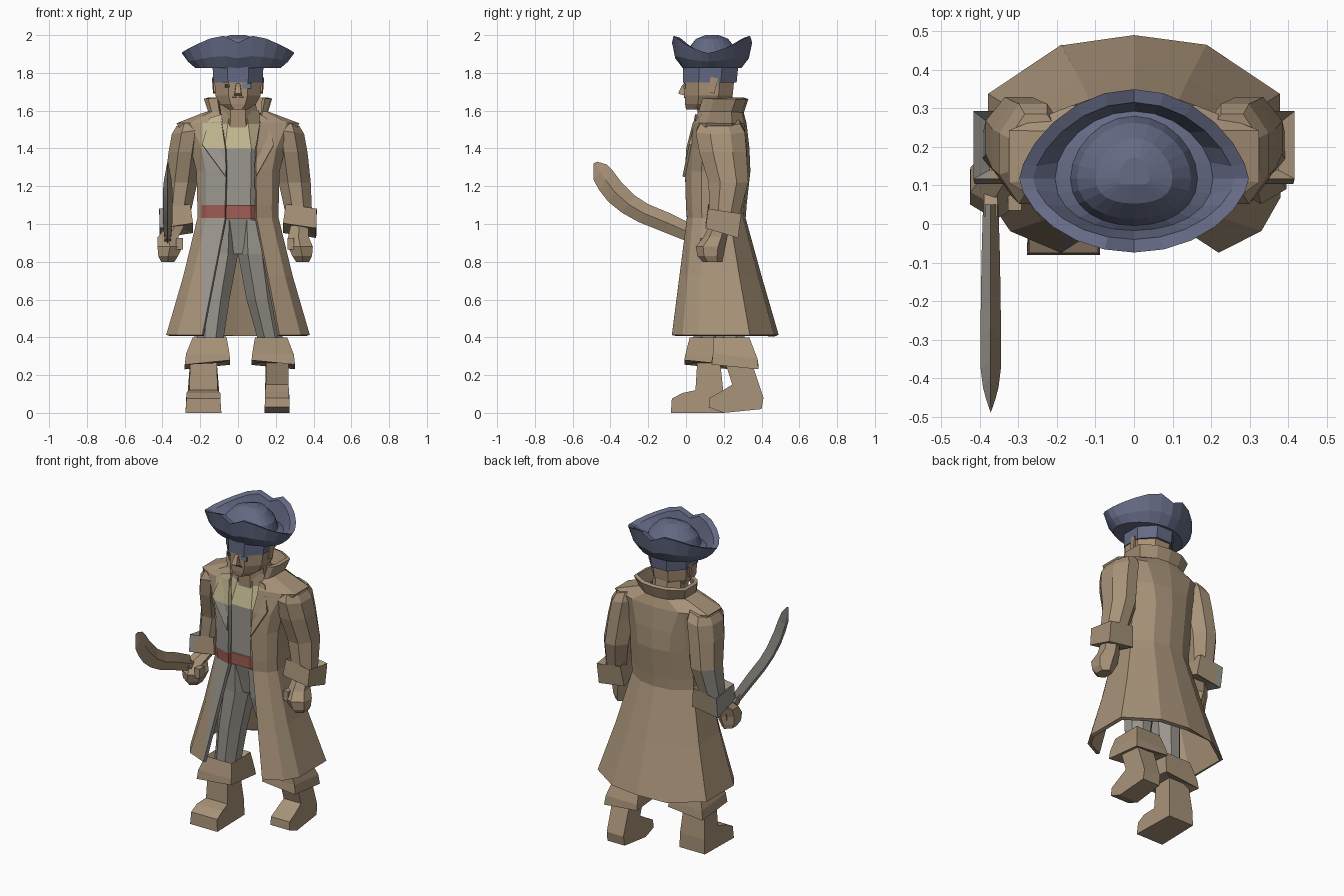
import bpy, bmesh
from math import sin, cos, pi
from mathutils import Vector

if "Cube" in bpy.data.objects:
    bpy.data.objects.remove(bpy.data.objects["Cube"], do_unlink=True)


def material(name, r, g, b):
    m = bpy.data.materials.new(name)
    m.use_nodes = True
    m.diffuse_color = (r, g, b, 1)
    m.node_tree.nodes["Principled BSDF"].inputs["Base Color"].default_value = (r, g, b, 1)
    return m


tan = material("tan leather", .39, .29, .19)
grey = material("grey cloth", .33, .31, .275)
blue = material("slate blue", .13, .145, .235)
red = material("sash red", .35, .11, .09)
cream = material("shirt cream", .53, .47, .28)
skin = material("skin", .4, .28, .18)
dark = material("dark hair", .06, .05, .05)
iris = material("eye blue", .16, .2, .28)


def build(name, bm, colours, rule=None, thick=0):
    """Turn a bmesh into an object; rule(centre, normal) picks each face's material."""
    bmesh.ops.recalc_face_normals(bm, faces=bm.faces)
    bm.normal_update()
    mesh = bpy.data.meshes.new(name)
    for m in colours:
        mesh.materials.append(m)
    if rule:
        for f in bm.faces:
            f.material_index = colours.index(rule(f.calc_center_median(), f.normal))
    bm.to_mesh(mesh)
    bm.free()
    ob = bpy.data.objects.new(name, mesh)
    bpy.context.collection.objects.link(ob)
    if thick:
        mod = ob.modifiers.new("thickness", 'SOLIDIFY')
        mod.thickness, mod.offset = thick, 0
    return ob


def skin_rings(rings, closed=True, caps=True):
    bm = bmesh.new()
    vs = [[bm.verts.new(p) for p in r] for r in rings]
    n = len(vs[0])
    for a, b in zip(vs, vs[1:]):
        for i in range(n if closed else n - 1):
            j = (i + 1) % n
            bm.faces.new((a[i], a[j], b[j], b[i]))
    if caps:
        bm.faces.new(vs[0])
        bm.faces.new(vs[-1])
    return bm


def ring(n, z, cx, cy, rx, ry, tx=0, ty=0):
    pts = []
    for i in range(n):
        a = (i + .5) * 2 * pi / n
        dx, dy = rx * cos(a) / cos(pi / n), ry * sin(a) / cos(pi / n)
        pts.append(Vector((cx + dx, cy + dy, z + tx * dx + ty * dy)))
    return pts


def loft(name, levels, colours, rule=None, n=8):
    return build(name, skin_rings([ring(n, *l) for l in levels]), colours, rule)


def prism(name, cx, profile, colours):
    """Side profile of (y, z, half width) points, extruded along x."""
    sides = [[(cx + s * w, y, z) for y, z, w in profile] for s in (-1, 1)]
    return build(name, skin_rings(sides), colours)


def box(name, c, size, mat):
    bm = bmesh.new()
    bmesh.ops.create_cube(bm, size=1)
    for v in bm.verts:
        v.co = Vector(c) + Vector([a * b for a, b in zip(v.co, size)])
    return build(name, bm, [mat])


def garment(c):
    z = c.z
    return tan if z > 1.53 else cream if z > 1.4 else grey if z > 1.1 or z < 1.03 else red


def coat_colour(c, n):
    return garment(c) if -.185 < c.x < 0 and c.y < .13 else tan


def cut(bm, co, no):
    bmesh.ops.bisect_plane(bm, geom=bm.verts[:] + bm.edges[:] + bm.faces[:],
                           plane_co=co, plane_no=no)


# Long coat: open shell from hem to collar (z, opening, half width, front, back)
def coat_half(s, z, o, w, f, b):
    o, d = o + .015 * s, b - f
    pts = [(o, f), (o + .7 * (w - o), f + .1 * d), (w, f + .25 * d),
           (w, f + .73 * d), (w * .5, f + .955 * d)]
    return [(s * x, y, z) for x, y in pts]


coat_levels = [(.41, .2, .37, -.065, .48), (.72, .14, .28, -.025, .39),
               (1.03, .08, .205, .015, .305), (1.1, .08, .205, .01, .31),
               (1.28, .075, .21, .005, .33), (1.4, .08, .24, .012, .325),
               (1.53, .1, .315, .045, .31), (1.59, .11, .15, .075, .295),
               (1.665, .12, .17, .095, .32)]
coat = skin_rings([coat_half(1, *l) + [(0, l[4], l[0])] + coat_half(-1, *l)[::-1]
                   for l in coat_levels], closed=False, caps=False)
cut(coat, (-.185, 0, 0), (1, 0, 0))
build("coat", coat, [tan, grey, red, cream], coat_colour, .022)

# Lapels
for s in (1, -1):
    bm = bmesh.new()
    o = .015 * s
    bm.faces.new([bm.verts.new((s * x, y, z)) for x, y, z in (
        (.1 + o, .055, 1.58), (.15, .06, 1.56), (.19, .022, 1.42), (.08 + o, -.012, 1.25))])
    cut(bm, (0, 0, 1.4), (0, 0, 1))
    build("lapel", bm, [tan, grey, cream, red], coat_colour, .014)

# Waistcoat, sash and shirt
loft("torso", [(.84, 0, .15, .07, .07), (.93, 0, .15, .14, .09), (1.03, 0, .155, .16, .12),
               (1.03, 0, .155, .165, .135), (1.1, 0, .155, .165, .135), (1.1, 0, .16, .16, .13),
               (1.4, 0, .165, .17, .135), (1.53, 0, .17, .13, .1), (1.6, 0, .16, .11, .09)],
     [tan, grey, red, cream], lambda c, n: garment(c))

# Trousers and boot cuffs; the right leg steps forward
for name, x, y, w, d in (("right", -.15, .115, .07, 0), ("left", .175, .24, .065, .02)):
    s = 1 if x > 0 else -1
    loft(name + "_trouser", [(1.02, s * .08, .15, .08, .115), (.84, s * .09, .15, .09, .105),
                             (.6, s * .125, (y + .14) / 2, .08, .09), (.37, x, y, w, .075)], [grey])
    loft(name + "_boot_cuff", [(.37, x, y, .07, .07), (.4, x, y, w + .02, .095),
                               (.3, x + .01 * s, y + d, w + .045, .118, 0, -.1),
                               (.255, x + .012 * s, y + d, w + .05, .124, -.1 * s, -.1),
                               (.265, x, y + d, .06, .07)], [tan], n=4)
prism("right_boot", -.183, [(.2, 0, .088), (.2, .09, .085), (.18, .28, .07), (.06, .28, .07),
                            (.05, .12, .075), (-.02, .105, .09), (-.075, .075, .09),
                            (-.08, 0, .095)], [tan])
prism("left_boot", .207, [(.4, .02, .06), (.41, .08, .058), (.34, .29, .06), (.2, .29, .06),
                          (.245, .15, .06), (.18, .11, .064), (.125, .08, .064),
                          (.12, .03, .066), (.2, 0, .066)], [tan])

# Sleeves, turned cuffs and hands
for s, name in ((1, "left"), (-1, "right")):
    def sleeve_colour(c, n, s=s):
        return grey if s < 0 and n.x < -.6 and c.z < 1.2 else tan

    def cuff_colour(c, n):
        return grey if c.x < -.375 else tan
    t = -.15 * s
    loft(name + "_sleeve", [(1.54, s * .255, .18, .07, .105, -.3 * s),
                            (1.49, s * .262, .182, .088, .13, -.15 * s),
                            (1.38, s * .28, .195, .088, .125), (1.22, s * .3, .225, .085, .105),
                            (1.03, s * .325, .2, .068, .078)], [tan, grey], sleeve_colour)
    cuff_levels = [(1.04, s * .325, .2, .05, .06, t, -.2), (1.08, s * .335, .205, .082, .088, t, -.15),
                   (.965, s * .326, .19, .088, .086, t, -.3), (.975, s * .326, .19, .05, .05, t, -.25)]
    cuff = skin_rings([ring(4, *l) for l in cuff_levels])
    cut(cuff, (-.375, 0, 0), (1, 0, 0))
    build(name + "_cuff", cuff, [tan, grey], cuff_colour)
    hx, hy = (.33, .13) if s > 0 else (-.36, .09)
    loft(name + "_hand", [(1.0, s * .325, .18, .045, .045), (.93, hx - .01, hy + .025, .055, .055),
                          (.88, hx, hy, .066, .068), (.83, hx + .01 * s, hy, .052, .06),
                          (.8, hx + .012 * s, hy + .01, .035, .045)], [tan], n=6)
    box(name + "_thumb", (hx - s * .05, hy - .03, .895), (.035, .05, .06), tan)

# Curved sword: diamond sections of (edge y, edge z, back y, back z, half width)
blade = [(.05, .89, .05, .99, .02), (-.1, .95, -.08, 1.055, .024), (-.25, 1.01, -.2, 1.105, .026),
         (-.34, 1.06, -.27, 1.15, .026), (-.41, 1.116, -.345, 1.225, .026),
         (-.46, 1.18, -.39, 1.285, .02), (-.49, 1.235, -.42, 1.315, .012),
         (-.49, 1.32, -.47, 1.33, .003)]
build("sword_blade", skin_rings([[(-.372, a, b), (-.372 - w, (a + c) / 2, (b + d) / 2),
                                  (-.372, c, d), (-.372 + w, (a + c) / 2, (b + d) / 2)]
                                 for a, b, c, d, w in blade]),
      [tan, grey], lambda c, n: grey if n.x < 0 else tan)
prism("sword_grip", -.372, [(.02, .92, .018), (.02, .97, .018), (.16, .9, .018),
                            (.15, .85, .018)], [tan])

# Head with headscarf
loft("neck", [(1.5, 0, .165, .1, .1), (1.68, 0, .15, .095, .095)], [skin])
loft("head", [(1.605, 0, .075, .05, .075), (1.635, 0, .11, .095, .115), (1.68, 0, .12, .12, .127),
              (1.75, 0, .122, .124, .132), (1.75, 0, .126, .13, .142), (1.84, 0, .13, .135, .147)],
     [skin, blue], lambda c, n: blue if c.z > 1.749 else skin)
prism("nose", 0, [(0, 1.75, .01), (-.02, 1.735, .01), (-.042, 1.69, .018), (.01, 1.675, .022)], [skin])
for s in (1, -1):
    prism("ear", s * .12, [(.12, 1.7, .008), (.15, 1.69, .012), (.17, 1.77, .018),
                           (.13, 1.78, .012)], [skin])
    box("moustache", (s * .018, -.006, 1.672), (.026, .009, .008), dark)
box("left_eye", (.047, -.008, 1.73), (.044, .009, .025), iris)
box("right_eye", (-.056, -.006, 1.73), (.026, .009, .016), dark)
box("goatee", (0, .002, 1.64), (.01, .009, .02), dark)


# Three-cornered hat: underside, rolled brim with notched peaks, and crown
def hat_ring(rx, ry, z, p=1.0, peak=0):
    pts = []
    for i in range(24):
        a = i * pi / 12
        c, q = cos(a), sin(a)
        lift = peak * (min(1, 1.4 * (1 - abs(c)) ** .8) - .42 * max(0, 1 - abs(c) * 3.5))
        y = ry * abs(q) ** p * (1 if q > 0 else -1) + .02 * q * q
        pts.append((rx * c, .118 + y, z + lift))
    return pts


build("hat", skin_rings([hat_ring(.125, .135, 1.825), hat_ring(.225, .155, 1.825, 1.1),
                         hat_ring(.265, .195, 1.86, 1.2, .03), hat_ring(.298, .212, 1.905, 1.3, .095),
                         hat_ring(.262, .178, 1.9, 1.3, .09), hat_ring(.205, .155, 1.865),
                         hat_ring(.165, .142, 1.875), hat_ring(.148, .125, 1.93),
                         hat_ring(.1, .085, 1.98), hat_ring(.04, .035, 2.0)]), [blue])
